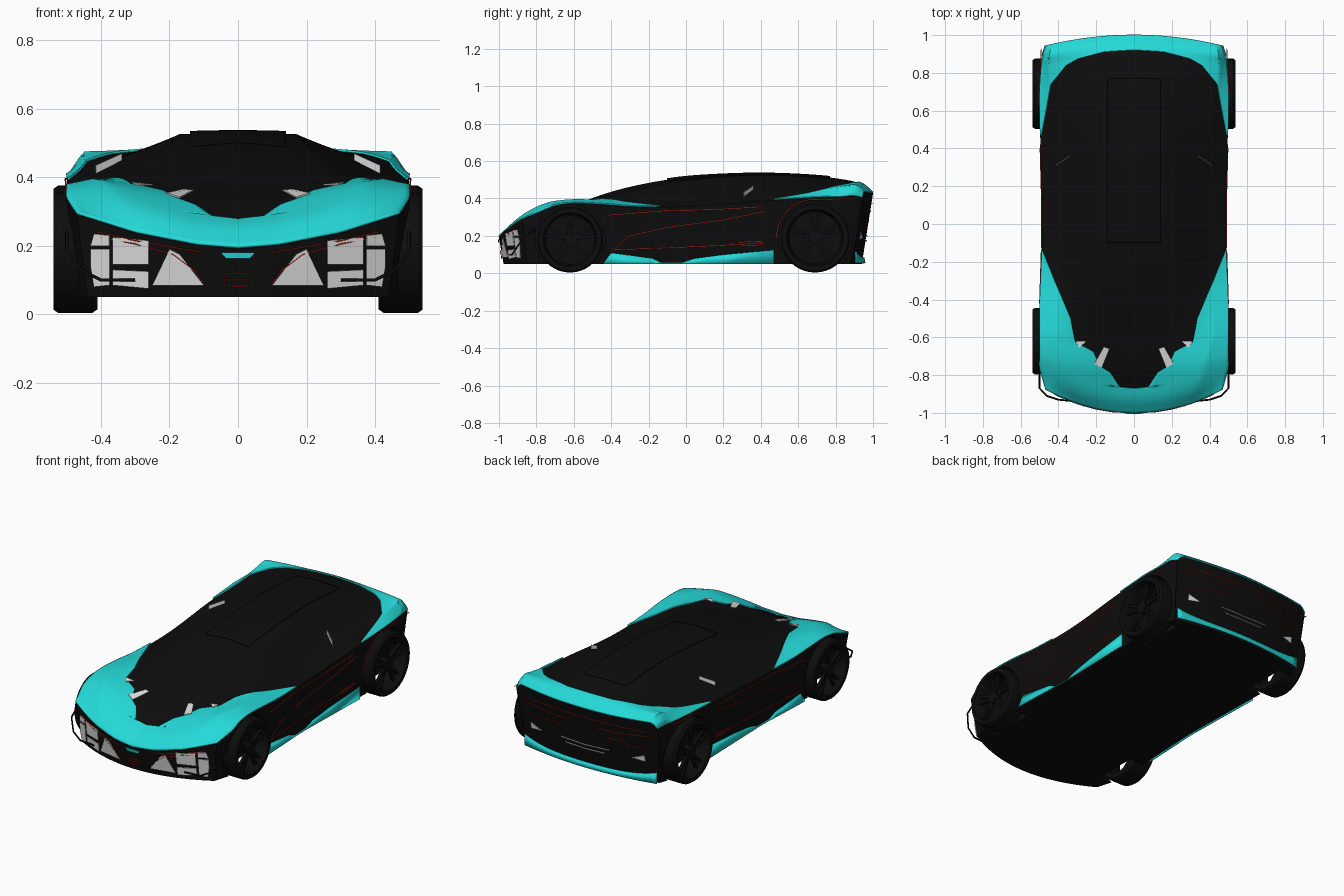
import bpy, bmesh, math
from mathutils import Matrix, Vector

cube = bpy.data.objects.get("Cube")
if cube:
    bpy.data.objects.remove(cube, do_unlink=True)


def material(name, rgb):
    m = bpy.data.materials.new(name)
    m.use_nodes = True
    m.diffuse_color = (*rgb, 1)
    node = next(n for n in m.node_tree.nodes if n.type == "BSDF_PRINCIPLED")
    node.inputs["Base Color"].default_value = (*rgb, 1)
    return m


BLACK = material("gloss black", (.004, .004, .004))
TEAL = material("bright teal", (.018, .7, .69))
WHITE = material("lamp white", (.75, .75, .75))
RED = material("trim red", (.6, .025, .01))


def make(name, verts, faces, mat, thick=0, smooth=True):
    me = bpy.data.meshes.new(name)
    me.from_pydata([tuple(v) for v in verts], [], faces)
    bm = bmesh.new()
    bm.from_mesh(me)
    bmesh.ops.remove_doubles(bm, verts=bm.verts, dist=1e-5)
    bmesh.ops.recalc_face_normals(bm, faces=bm.faces)
    bm.to_mesh(me)
    bm.free()
    me.materials.append(mat)
    ob = bpy.data.objects.new(name, me)
    bpy.context.collection.objects.link(ob)
    if smooth:
        bpy.ops.object.select_all(action="DESELECT")
        ob.select_set(True)
        bpy.context.view_layer.objects.active = ob
        bpy.ops.object.shade_smooth_by_angle(angle=math.radians(30))
    if thick:
        mod = ob.modifiers.new("thickness", "SOLIDIFY")
        mod.thickness, mod.offset = thick, 0
    return ob


def grid_faces(rows, cols, base=0):
    return [(base + r * cols + c, base + r * cols + c + 1, base + (r + 1) * cols + c + 1, base + (r + 1) * cols + c)
            for r in range(rows - 1) for c in range(cols - 1)]


def clamp(v):
    return max(0, min(1, v))


def lookup(points, x):
    """Piecewise linear value through (x, value) points."""
    if x <= points[0][0]:
        return points[0][1]
    for (a, p), (b, q) in zip(points, points[1:]):
        if x <= b:
            return p + (q - p) * (x - a) / (b - a)
    return points[-1][1]


# Body stations: y, half width, edge z, crest x, crest z, roof x, roof z, centre z
STATIONS = [
    (-1, .47, .29, .30, .235, .12, .20, .19), (-.93, .485, .31, .33, .30, .12, .255, .245),
    (-.85, .5, .335, .36, .345, .12, .29, .28), (-.75, .5, .36, .38, .375, .14, .328, .33),
    (-.6, .5, .372, .42, .388, .2, .365, .367), (-.45, .5, .366, .42, .383, .24, .405, .42),
    (-.3, .495, .355, .4, .378, .24, .44, .462), (-.1, .487, .355, .4, .382, .22, .48, .5),
    (.1, .487, .362, .39, .4, .19, .506, .52), (.4, .495, .385, .38, .435, .17, .526, .53),
    (.7, .5, .402, .44, .437, .17, .512, .518), (.88, .49, .406, .45, .457, .18, .487, .495),
    (.95, .485, .41, .45, .466, .2, .466, .47), (1, .47, .4, .44, .432, .2, .427, .427)]


def section(t):
    t = max(-1, min(1, t))
    i = max(k for k in range(len(STATIONS) - 1) if STATIONS[k][0] <= t)
    a, b = STATIONS[i], STATIONS[i + 1]
    p, n = STATIONS[max(i - 1, 0)], STATIONS[min(i + 2, len(STATIONS) - 1)]
    h = b[0] - a[0]
    f = (t - a[0]) / h
    out = []
    for k in range(1, len(a)):
        m0 = (b[k] - p[k]) / (b[0] - p[0]) * h
        m1 = (n[k] - a[k]) / (n[0] - a[0]) * h
        d = b[k] - a[k]
        out.append(a[k] + f * (m0 + f * (3 * d - 2 * m0 - m1 + f * (m0 + m1 - 2 * d))))
    return out


def sweep(x, t):
    return (x / .48) ** 2 * (.13 * clamp((-t - .6) / .4) - .06 * clamp((t - .6) / .4))


def top_z(x, t):
    w, ze, xf, zf, xr, zr, zc = section(t)
    return lookup([(0, zc), (xr, zr), (xf, zf), (w, ze)], abs(x))


def deck(x, t, lift=0):
    return Vector((x, t + sweep(x, t), top_z(x, t) + lift))


def surf(x, y, lift):
    t = y
    for _ in range(20):
        t = y - sweep(x, t)
    return deck(x, t, lift)


def side(y, z, out=.004):
    w, ze = section(y)[:2]
    return Vector((lookup([(.05, w - .03), (.2, w - .01), (ze, w)], z) + out, y, z))


def end(x, z, sign, out=.006):
    """Point on the nose (-1) or tail (+1) face."""
    lean = (.025 if sign < 0 else .06) * (1 - clamp((z - .05) / (top_z(x, sign) - .05)))
    return Vector((x, sign * (1 - lean + out) + sweep(x, sign), z))


# Body shell: closed loft with swept nose and tail
ROWS, HALF = 100, 32
US = [k / HALF for k in range(-HALF, HALF + 1)]
verts, n = [], len(US)
for r in range(ROWS + 1):
    t = -1 + 2 * r / ROWS
    w = section(t)[0]
    low, mid = t * (.975 if t < 0 else .94), t * (.988 if t < 0 else .97)
    ring = [deck(u * w, t) for u in US]
    ring.append(Vector((w - .01, mid + sweep(w, t), .2)))
    ring += [Vector((u * (w - .03), low + sweep(u * w, t), .05)) for u in reversed(US)]
    ring.append(Vector((.01 - w, mid + sweep(w, t), .2)))
    verts += ring
size = 2 * n + 2
faces = [(r * size + c, r * size + (c + 1) % size, (r + 1) * size + (c + 1) % size, (r + 1) * size + c)
         for r in range(ROWS) for c in range(size)]
for base in (0, ROWS * size):
    faces += [(base + i, base + i + 1, base + 2 * n - 1 - i, base + 2 * n - i) for i in range(n - 1)]
    faces += [(base + n - 1, base + n, base + n + 1), (base, base + 2 * n, base + size - 1)]
body = make("body_shell", verts, faces, BLACK)

# Wheel arches cut from the body
WHEELS = {"front": (-.62, .18, .176), "rear": (.69, .19, .186)}
bm = bmesh.new()
for y, z, r in WHEELS.values():
    for s in (-1, 1):
        place = Matrix.Translation((s * .5, y, z)) @ Matrix.Rotation(math.pi / 2, 4, "Y")
        bmesh.ops.create_cone(bm, cap_ends=True, segments=48, radius1=r + .011, radius2=r + .011,
                              depth=.24, matrix=place)
me = bpy.data.meshes.new("arch_cutter")
bm.to_mesh(me)
bm.free()
me.materials.append(BLACK)
cutter = bpy.data.objects.new("arch_cutter", me)
bpy.context.collection.objects.link(cutter)
cutter.hide_render = True
cutter.hide_set(True)
cut = body.modifiers.new("arches", "BOOLEAN")
cut.object, cut.operation, cut.solver = cutter, "DIFFERENCE", "EXACT"


# Wheels: turned tyre and rim, five split spokes and a hub
def wheel(name, s, y, z, r):
    profile = [(.41, .78), (.41, .94), (.425, 1), (.525, 1), (.538, .95), (.538, .82), (.525, .78), (.47, .74)]
    seg, k = 40, len(profile)
    vs = [(s * x, y + r * f * math.cos(2 * math.pi * i / seg), z + r * f * math.sin(2 * math.pi * i / seg))
          for i in range(seg) for x, f in profile]
    fs = [(i * k + j, i * k + (j + 1) % k, (i + 1) % seg * k + (j + 1) % k, (i + 1) % seg * k + j)
          for i in range(seg) for j in range(k)]
    make(name + "_tyre", vs, fs, BLACK)
    bm = bmesh.new()
    centre = Matrix.Translation((s * .505, y, z))
    for i in range(5):
        for lean in (-.16, .16):
            turn = Matrix.Rotation(i * 2 * math.pi / 5 + lean, 4, "X")
            bmesh.ops.create_cube(bm, size=1, matrix=centre @ turn @ Matrix.Translation((0, 0, r * .42))
                                  @ Matrix.Diagonal((.018, .016, r * .78, 1)))
    bmesh.ops.create_cone(bm, cap_ends=True, segments=20, radius1=r * .2, radius2=r * .2, depth=.04,
                          matrix=centre @ Matrix.Rotation(math.pi / 2, 4, "Y"))
    me = bpy.data.meshes.new(name + "_spokes")
    bm.to_mesh(me)
    bm.free()
    me.materials.append(BLACK)
    bpy.context.collection.objects.link(bpy.data.objects.new(name + "_spokes", me))


for end_name, (y, z, r) in WHEELS.items():
    for s, hand in ((1, "left"), (-1, "right")):
        wheel(f"{end_name}_{hand}_wheel", s, y, z, r)


# Panels laid over the deck between an inner and an outer line
def panel(name, inner, mat, outer=None, lift=.005):
    t0, t1 = inner[0][0], inner[-1][0]
    ts = sorted({t0 + (t1 - t0) * i / 70 for i in range(71)} | {t for t, _ in inner})
    vs, fs, cols = [], [], 25
    for s in (-1, 1):
        fs += grid_faces(len(ts), cols, len(vs))
        for t in ts:
            a, b = lookup(inner, t), outer or section(t)[0]
            vs += [deck(s * (a + (b - a) * c / (cols - 1)), t, lift) for c in range(cols)]
    make(name, vs, fs, mat, .007)


panel("front_fenders", [(-1, 0), (-.87, 0), (-.865, .075), (-.79, .125), (-.76, .18), (-.68, .215),
                        (-.63, .31), (-.5, .335), (-.3, .42), (-.14, .485)], TEAL)
panel("rear_haunches", [(.47, .49), (.6, .465), (.76, .44), (.86, .36), (.89, .3), (.917, .15),
                        (.921, 0), (1, 0)], TEAL)
panel("roof_ridge", [(-.1, 0), (.77, 0)], BLACK, outer=.14)


# Mirrored flat plates
def plates(name, polygons, place, mat):
    vs, fs = [], []
    for poly in polygons:
        pts = [place(*p) for p in poly]
        for s in (-1, 1):
            fs.append(tuple(range(len(vs), len(vs) + len(pts))))
            vs += [(s * p.x, p.y, p.z) for p in pts]
    make(name, vs, fs, mat, .004, smooth=False)


def nose(x, z):
    return end(x, z, -1)


def tail(x, z):
    return end(x, z, 1)


plates("nose_lamps", [
    [(.1, .085), (.25, .085), (.2, .19), (.17, .175)],
    [(.26, .145), (.365, .145), (.365, .225), (.26, .215)],
    [(.26, .075), (.365, .085), (.365, .13), (.26, .125)],
    [(.375, .2), (.43, .2), (.42, .235), (.375, .23)],
    [(.375, .085), (.42, .08), (.43, .14), (.43, .19), (.375, .19)]], nose, WHITE)
plates("hood_lamps", [[(.13, -.66), (.16, -.65), (.21, -.74), (.17, -.76)],
                      [(.25, -.62), (.31, -.62), (.29, -.655)]],
       lambda x, y: surf(x, y, .011), WHITE)
plates("nose_badge_bar", [[(0, .18), (.05, .18), (.035, .163), (0, .163)]], nose, TEAL)
plates("tail_lamps", [[(.3, .19), (.38, .18), (.38, .22)]], tail, WHITE)
plates("plate_frame", [[(0, .2), (.16, .205), (.16, .2), (0, .195)],
                       [(0, .175), (.13, .178), (.13, .173), (0, .17)]], tail, WHITE)
plates("shoulder_vents", [[(.34, .36, 0), (.415, .31, 0), (.415, .31, .024), (.34, .36, .02)]], surf, WHITE)

# Side skirts and rear diffuser
vs, fs = [], []
SKIRT = [(-.44, .055), (-.4, .11), (-.18, .08), (-.13, .056), (-.02, .056), (.05, .08), (.2, .1), (.47, .125)]
for s in (-1, 1):
    fs += grid_faces(len(SKIRT), 2, len(vs))
    for y, z in SKIRT:
        vs += [(s * p.x, p.y, p.z) for p in (side(y, .05, .014), side(y, z, .006))]
make("side_skirts", vs, fs, TEAL, .006)
vs = []
for k in range(-12, 13):
    x = .44 * k / 12
    vs += [end(x, .054, 1, .016), end(x, .085 + .035 * (k / 12) ** 4, 1, .005)]
make("rear_diffuser", vs, grid_faces(25, 2), TEAL, .006)


# Thin trim lines
def lines(name, paths, place, mat, radius=.0022):
    cu = bpy.data.curves.new(name, "CURVE")
    cu.dimensions, cu.bevel_depth, cu.bevel_resolution = "3D", radius, 1
    for path in paths:
        for s in (-1, 1):
            sp = cu.splines.new("POLY")
            sp.points.add(len(path) - 1)
            for q, co in zip(sp.points, path):
                p = place(*co)
                q.co = (s * p.x, p.y, p.z, 1)
    cu.materials.append(mat)
    bpy.context.collection.objects.link(bpy.data.objects.new(name, cu))


ARC = [(.69 + .206 * math.cos(math.radians(a)), .19 + .206 * math.sin(math.radians(a))) for a in range(180, 75, -7)]
lines("side_trim", [[(-.42, .31), (-.1, .335), (.15, .34), (.4, .355)],
                    [(-.4, .12), (-.3, .2), (-.1, .245), (.2, .285), (.42, .33)],
                    [(-.38, .125), (0, .14), (.3, .155), (.42, .165)],
                    [(.28, .165), (.4, .172)], [(.3, .148), (.41, .152)],
                    ARC + [(.93, .4)]], side, RED)
lines("nose_trim", [[(.41, .24), (.3, .215), (.2, .197), (.1, .18)],
                    [(.1, .09), (.13, .13), (.19, .175), (.3, .205), (.4, .225)],
                    [(0, .12), (.04, .118), (.04, .085), (0, .08)], [(0, .1), (.035, .1)]], nose, RED)
lines("tail_trim", [[(0, .375), (.2, .375), (.4, .37)], [(.1, .33), (.25, .33), (.42, .345)],
                    [(.15, .28), (.25, .285), (.29, .26), (.38, .265)]], tail, RED)
lines("corner_blades", [[(.3, -.94, .1), (.4, -.93, .1), (.46, -.91, .13), (.5, -.87, .19), (.5, -.8, .24)]],
      lambda *p: Vector(p), BLACK, .005)
